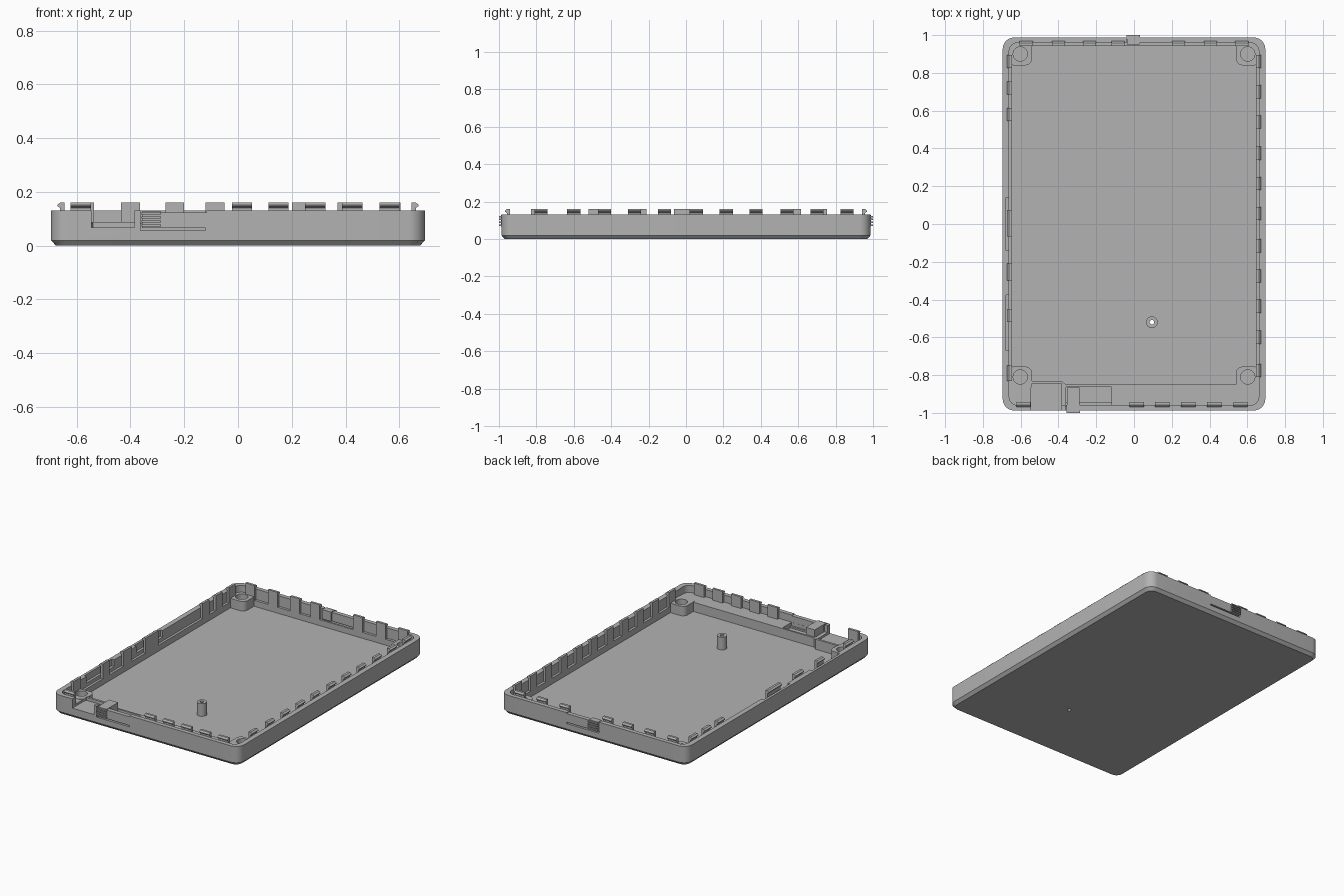
import bpy, bmesh, math
from mathutils import Matrix

if "Cube" in bpy.data.objects:
    bpy.data.objects.remove(bpy.data.objects["Cube"])

grey = bpy.data.materials.new("mid grey")
grey.diffuse_color = (0.45, 0.45, 0.45, 1)
grey.use_nodes = True
grey.node_tree.nodes["Principled BSDF"].inputs["Base Color"].default_value = grey.diffuse_color


def finish(name, bm, smooth=False):
    bmesh.ops.recalc_face_normals(bm, faces=bm.faces)
    me = bpy.data.meshes.new(name)
    bm.to_mesh(me)
    bm.free()
    me.materials.append(grey)
    ob = bpy.data.objects.new(name, me)
    bpy.context.collection.objects.link(ob)
    if smooth:
        shade(ob)
    return ob


def shade(ob):
    bpy.ops.object.select_all(action='DESELECT')
    ob.select_set(True)
    bpy.context.view_layer.objects.active = ob
    bpy.ops.object.shade_smooth_by_angle(angle=math.radians(30))


def ring(cx, cy, hx, hy, r, z, n=8):
    """Rounded rectangle outline at one height."""
    pts = []
    for k, (sx, sy) in enumerate([(1, 1), (-1, 1), (-1, -1), (1, -1)]):
        for i in range(n + 1):
            a = (k + i / n) * math.pi / 2
            pts.append((cx + sx * (hx - r) + r * math.cos(a),
                        cy + sy * (hy - r) + r * math.sin(a), z))
    return pts


def loft(name, rings, smooth=True):
    bm = bmesh.new()
    loops = [[bm.verts.new(p) for p in pts] for pts in rings]
    for a, b in zip(loops, loops[1:]):
        for i in range(len(a)):
            j = (i + 1) % len(a)
            bm.faces.new((a[i], a[j], b[j], b[i]))
    bm.faces.new(loops[0])
    bm.faces.new(loops[-1])
    bmesh.ops.remove_doubles(bm, verts=bm.verts, dist=1e-5)
    return finish(name, bm, smooth)


def cylinder(name, x, y, r, z0, z1):
    return loft(name, [ring(x, y, r, r, r, z, 6) for z in (z0, z1)])


def prism(name, pts, depth, matrix=Matrix()):
    """Extrude a closed outline along local z."""
    bm = bmesh.new()
    face = bm.faces.new([bm.verts.new((p[0], p[1], 0)) for p in pts])
    out = bmesh.ops.extrude_face_region(bm, geom=[face])
    bmesh.ops.translate(bm, vec=(0, 0, depth),
                        verts=[v for v in out["geom"] if isinstance(v, bmesh.types.BMVert)])
    bm.transform(matrix)
    return finish(name, bm)


def box(name, x0, x1, y0, y1, z0, z1):
    return prism(name, [(x0, y0), (x1, y0), (x1, y1), (x0, y1)], z1 - z0,
                 Matrix.Translation((0, 0, z0)))


def cut(ob, cutters):
    for c in cutters:
        mod = ob.modifiers.new("cut", 'BOOLEAN')
        mod.operation, mod.solver, mod.object = 'DIFFERENCE', 'EXACT', c
        with bpy.context.temp_override(object=ob, active_object=ob):
            bpy.ops.object.modifier_apply(modifier=mod.name)
    shade(ob)


# Tray: chamfered outside, rim, step inside the wall, floor
tray = loft("tray", [
    ring(0, 0, 0.677, 0.969, 0.045, 0),
    ring(0, 0, 0.695, 0.987, 0.06, 0.02),
    ring(0, 0, 0.695, 0.987, 0.06, 0.13),
    ring(0, 0, 0.661, 0.959, 0.045, 0.13),
    ring(0, 0, 0.661, 0.959, 0.045, 0.06),
    ring(0, 0, 0.645, 0.942, 0.03, 0.06),
    ring(0, 0, 0.645, 0.942, 0.03, 0.02)])

# Shelf along the front, with the connector housing bulging inward
shelf = prism("front_shelf", [(-0.67, -0.97), (0.67, -0.97), (0.67, -0.85), (-0.36, -0.85),
                              (-0.385, -0.83), (-0.56, -0.83), (-0.67, -0.83)],
              0.07, Matrix.Translation((0, 0, 0.012)))

# Cutters: connector notch, latch slits, pocket behind latch, screw hole
notch = loft("notch_cutter", [ring(-0.465, -0.93, 0.08, 0.12, 0.001, z) for z in (0.068, 0.2)])
arm_dip = box("dip_cutter", -0.36, -0.118, -1.1, -0.95, 0.124, 0.2)
slit = box("slit_cutter", -0.36, -0.12, -1.1, -0.955, 0.056, 0.065)
side_slit = box("side_slit_cutter", -0.363, -0.357, -1.1, -0.955, 0.056, 0.2)
back_slit = box("back_slit_cutter", -0.035, 0.2, 0.955, 1.1, 0.056, 0.065)
back_side = box("back_side_cutter", -0.041, -0.035, 0.955, 1.1, 0.056, 0.2)
back_dip = box("back_dip_cutter", -0.04, 0.2, 0.95, 1.1, 0.124, 0.2)
pocket = box("pocket_cutter", -0.36, -0.118, -0.958, -0.862, 0.05, 0.2)
screw = cylinder("screw_cutter", 0.095, -0.52, 0.012, -0.1, 0.3)
# Shallow cable recesses in the left wall
recesses = [box("recess_cutter", -0.678, -0.63, a, b, 0.085, 0.2)
            for a, b in ((-0.14, 0.14), (-0.67, -0.375))]

cut(tray, [notch, arm_dip, slit, side_slit, back_slit, back_side, back_dip, screw] + recesses)
cut(shelf, [notch, pocket])

# Connector notch back lip
box("notch_lip", -0.545, -0.385, -0.845, -0.83, 0.015, 0.088)

# Corner magnet blocks with round recesses
holes = []
for sx in (-1, 1):
    for cy, hy, my in ((0.903, 0.063, 0.90), (-0.82, 0.065, -0.81)):
        block = loft("corner_block", [ring(sx * 0.605, cy, 0.065, hy, 0.035, z)
                                      for z in (0.012, 0.084)])
        hole = cylinder("magnet_cutter", sx * 0.602, my, 0.038, 0.035, 0.2)
        cut(block, [hole])
        if my < 0:
            cut(shelf, [hole])
        holes.append(hole)

# Screw post on the floor
post = cylinder("screw_post", 0.095, -0.52, 0.031, 0.012, 0.105)
cut(post, [screw])

# Snap tabs: hooked profile, outward along local x
hook = [(0, 0.055), (0.016, 0.055), (0.016, 0.14), (0.027, 0.147),
        (0.027, 0.152), (0.016, 0.16), (0, 0.16)]


def tab(side, pos, width=0.07):
    angle, dist = {"right": (0, 0.645), "back": (90, 0.942),
                   "left": (180, 0.645), "front": (270, 0.942)}[side]
    x, y = {"right": (dist, pos), "left": (-dist, pos),
            "back": (pos, dist), "front": (pos, -dist)}[side]
    m = (Matrix.Translation((x, y, 0)) @ Matrix.Rotation(math.radians(angle), 4, 'Z')
         @ Matrix.Rotation(math.pi / 2, 4, 'X') @ Matrix.Translation((0, 0, -width / 2)))
    prism(side + "_snap_tab", hook, width, m)


for y in (0.86, 0.70, 0.54, 0.375, 0.215, 0.055, -0.115, -0.275, -0.435, -0.60, -0.775):
    tab("right", y)
for y, w in ((0.86, 0.07), (0.72, 0.07), (0.58, 0.07), (0.005, 0.14),
             (-0.255, 0.09), (-0.485, 0.07), (-0.79, 0.08)):
    tab("left", y, w)
for x in (-0.57, -0.40, -0.235, -0.085, 0.235, 0.405, 0.57):
    tab("back", x)
for x in (-0.585, 0.015, 0.15, 0.287, 0.425, 0.563):
    tab("front", x, 0.075)

# Latch buttons with grip ribs
for s, x, inner in ((-1, -0.322, 0.865), (1, -0.003, 0.95)):
    ys = sorted((s * inner, s * 0.989))
    box("latch_block", x - 0.033, x + 0.033, *ys, 0.066, 0.129)
    for i in range(4):
        z = 0.071 + i * 0.015
        ys = sorted((s * 0.98, s * 1.0))
        box("latch_rib", x - 0.036, x + 0.036, *ys, z, z + 0.008)

# Remove the cutting helpers
for c in [o for o in bpy.data.objects if o.name.split(".")[0].endswith("_cutter")]:
    bpy.data.objects.remove(c)
